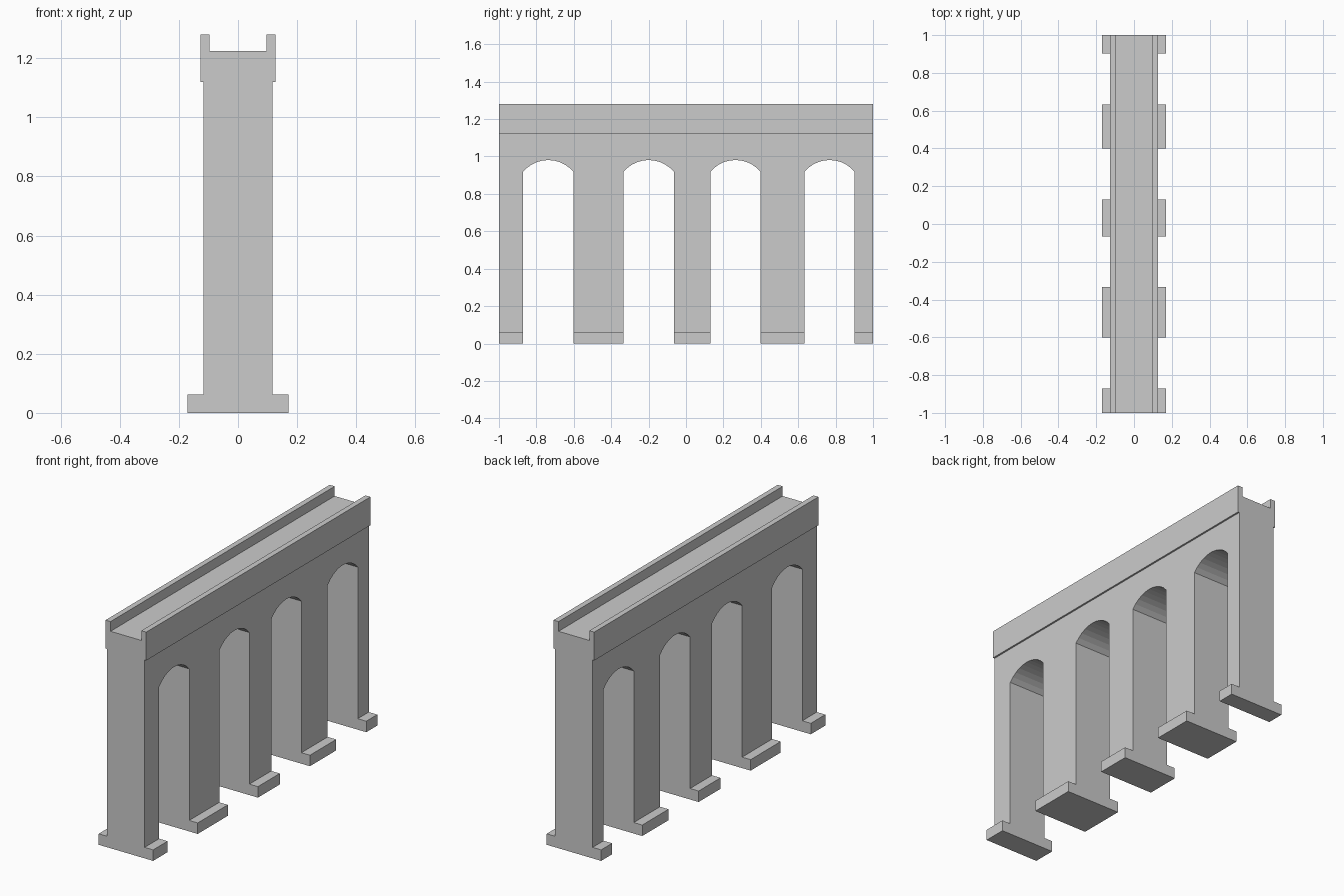
import bpy, bmesh
from math import sin, cos, asin
from mathutils import Vector

if "Cube" in bpy.data.objects:
    bpy.data.objects.remove(bpy.data.objects["Cube"])

BASE_Z, SPRING_Z, CROWN_Z, DECK_Z = 0.062, 0.918, 0.981, 1.12
OPENINGS = [(-0.871, -0.602), (-0.334, -0.065), (0.13, 0.399), (0.633, 0.902)]
SEGMENTS = 10


def extrude_profile(name, points, offset):
    """Closed outline swept along offset into a solid."""
    bm = bmesh.new()
    face = bm.faces.new([bm.verts.new(p) for p in points])
    ext = bmesh.ops.extrude_face_region(bm, geom=[face], use_keep_orig=True)
    verts = [g for g in ext["geom"] if isinstance(g, bmesh.types.BMVert)]
    bmesh.ops.translate(bm, verts=verts, vec=Vector(offset))
    bmesh.ops.recalc_face_normals(bm, faces=bm.faces[:])
    mesh = bpy.data.meshes.new(name)
    bm.to_mesh(mesh)
    bm.free()
    obj = bpy.data.objects.new(name, mesh)
    bpy.context.collection.objects.link(obj)
    return obj


def arch(y0, y1):
    """Opening outline: up one pier, over the segmental arch, down the next."""
    half, rise, mid = (y1 - y0) / 2, CROWN_Z - SPRING_Z, (y0 + y1) / 2
    r = (half ** 2 + rise ** 2) / (2 * rise)
    a = asin(half / r)
    pts = [(y0, BASE_Z)]
    for i in range(SEGMENTS + 1):
        t = -a + 2 * a * i / SEGMENTS
        pts.append((mid + r * sin(t), CROWN_Z - r + r * cos(t)))
    return pts + [(y1, BASE_Z)]


# Arcaded wall with piers
outline = [(-1, DECK_Z), (-1, BASE_Z)]
for y0, y1 in OPENINGS:
    outline += arch(y0, y1)
outline += [(1, BASE_Z), (1, DECK_Z)]
extrude_profile("arcade_wall", [(-0.117, y, z) for y, z in outline], (0.234, 0, 0))

# Deck with open channel between two parapets
half = [(0.127, DECK_Z), (0.127, 1.28), (0.096, 1.28), (0.096, 1.225)]
section = half + [(-x, z) for x, z in reversed(half)]
extrude_profile("channel_deck", [(x, -1, z) for x, z in section], (0, 2, 0))

# Footing under each pier
edges = [-1] + [y for o in OPENINGS for y in o] + [1]
for i in range(0, len(edges), 2):
    y0, y1 = edges[i], edges[i + 1]
    rect = [(-0.17, y0, 0), (0.17, y0, 0), (0.17, y1, 0), (-0.17, y1, 0)]
    extrude_profile(f"footing_{i // 2 + 1}", rect, (0, 0, BASE_Z))
